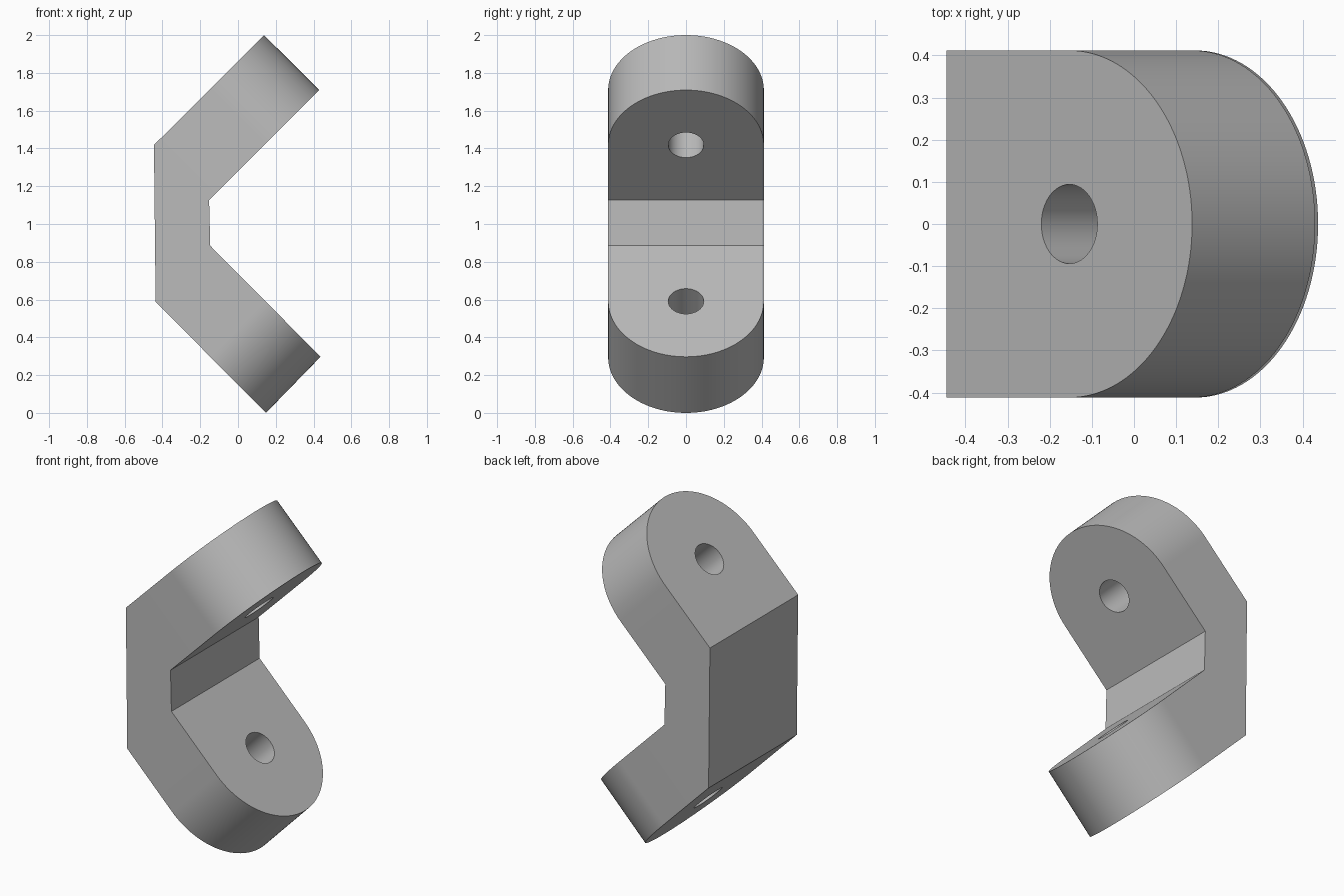
import bpy, bmesh, math
from mathutils import Vector

if "Cube" in bpy.data.objects:
    bpy.data.objects.remove(bpy.data.objects["Cube"])

HALF_WIDTH = 0.412
HOLE_RADIUS = 0.094
SEGMENTS = 64

grey = bpy.data.materials.new("plain grey")
grey.use_nodes = True
grey.diffuse_color = (0.5, 0.5, 0.5, 1)
grey.node_tree.nodes["Principled BSDF"].inputs["Base Color"].default_value = (0.5, 0.5, 0.5, 1)

# Corners of the bend: outer corner, inner corner, tip of the arm's outer edge
arms = [
    (Vector((-0.445, 0, 1.418)), Vector((-0.153, 0, 1.127)), Vector((0.138, 0, 2.0))),
    (Vector((-0.436, 0, 0.588)), Vector((-0.147, 0, 0.885)), Vector((0.148, 0, 0.0))),
]

bm = bmesh.new()
side = Vector((0, HALF_WIDTH, 0))


def rounded_plate(corner, reach):
    """Flat arm face: straight sides from the bend, then a half-round end."""
    centre = corner + reach / 2
    angles = [math.pi * (i / SEGMENTS - 0.5) for i in range(SEGMENTS + 1)]
    arc = [bm.verts.new(centre + reach / 2 * math.cos(a) + side * math.sin(a)) for a in angles]
    base = [bm.verts.new(corner + side), bm.verts.new(corner - side)]
    bm.faces.new(arc + base)
    return arc, base


# Two arms with rounded rims and straight sides
bases, holes = [], []
for outer, inner, tip in arms:
    reach = tip - outer
    arc_o, base_o = rounded_plate(outer, reach)
    arc_i, base_i = rounded_plate(inner, reach)
    for i in range(SEGMENTS):
        bm.faces.new((arc_o[i], arc_o[i + 1], arc_i[i + 1], arc_i[i]))
    bm.faces.new((arc_o[-1], base_o[0], base_i[0], arc_i[-1]))
    bm.faces.new((arc_o[0], base_o[1], base_i[1], arc_i[0]))
    bases.append((base_o, base_i))
    holes.append(((outer + inner + reach) / 2, outer - inner))

# Upright web joining the arms
(top_o, top_i), (low_o, low_i) = bases
for a, b in ((top_o, low_o), (top_i, low_i)):
    bm.faces.new((a[0], a[1], b[1], b[0]))
for k in (0, 1):
    bm.faces.new((top_o[k], top_i[k], low_i[k], low_o[k]))

bmesh.ops.recalc_face_normals(bm, faces=bm.faces)
mesh = bpy.data.meshes.new("angled_bracket")
bm.to_mesh(mesh)
bm.free()
bracket = bpy.data.objects.new("angled_bracket", mesh)
bpy.context.collection.objects.link(bracket)
mesh.materials.append(grey)

# Bolt hole through each arm
for centre, axis in holes:
    bpy.ops.mesh.primitive_cylinder_add(vertices=48, radius=HOLE_RADIUS, depth=0.8, location=centre,
                                        rotation=axis.to_track_quat("Z", "Y").to_euler())
    cutter = bpy.context.object
    cutter.name = "hole_cutter"
    cutter.hide_render = True
    cutter.data.materials.append(grey)
    cut = bracket.modifiers.new("bolt_hole", "BOOLEAN")
    cut.operation = "DIFFERENCE"
    cut.solver = "EXACT"
    cut.object = cutter
    bpy.context.view_layer.objects.active = bracket
    bpy.ops.object.modifier_apply(modifier=cut.name)
    bpy.data.objects.remove(cutter)

bpy.ops.object.select_all(action="DESELECT")
bracket.select_set(True)
bpy.context.view_layer.objects.active = bracket
bpy.ops.object.shade_smooth_by_angle(angle=math.radians(30))
